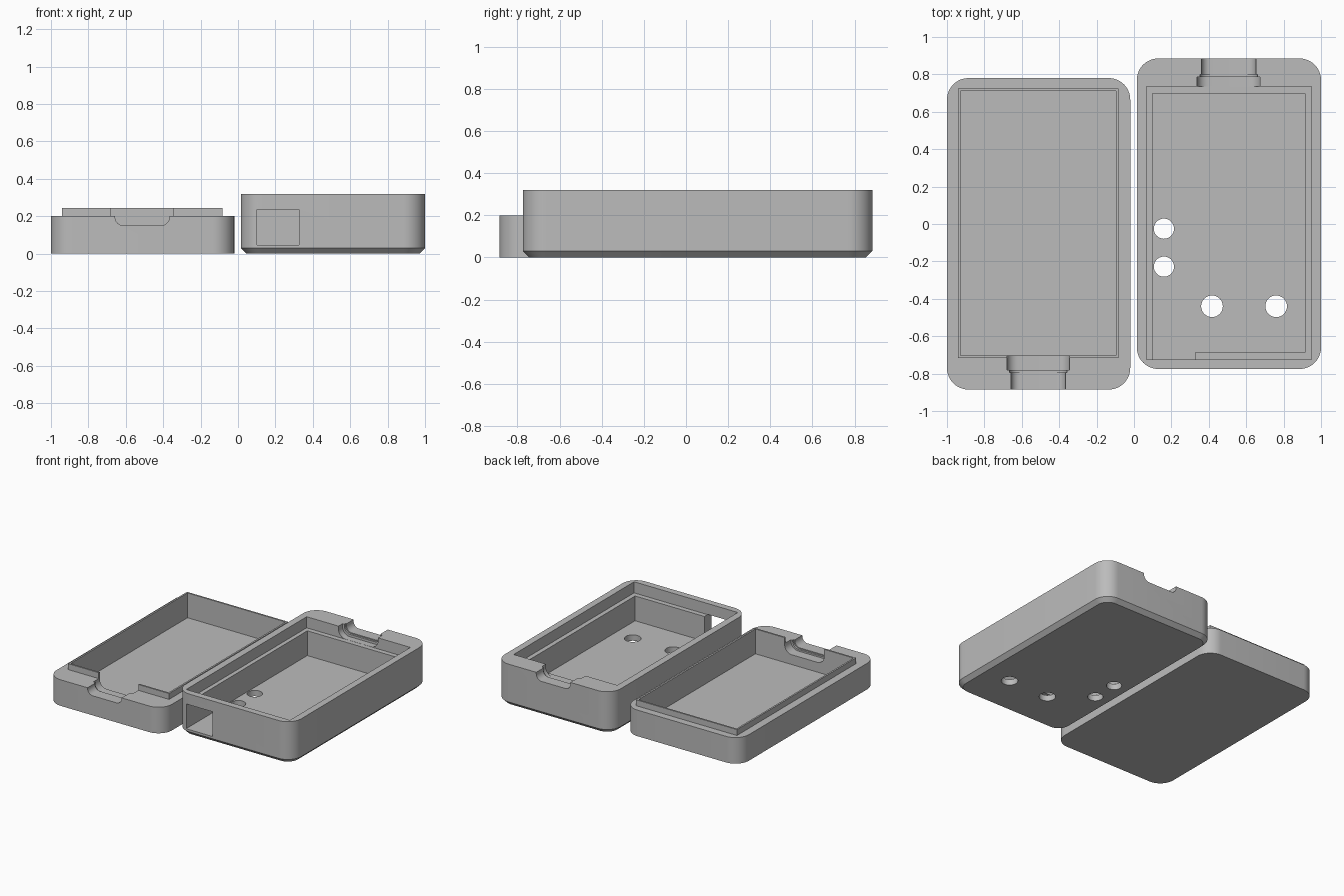
import bpy, bmesh, math

if "Cube" in bpy.data.objects:
    bpy.data.objects.remove(bpy.data.objects["Cube"])

grey = bpy.data.materials.new("plain grey")
grey.diffuse_color = (0.50, 0.50, 0.50, 1)
grey.use_nodes = True
grey.node_tree.nodes["Principled BSDF"].inputs["Base Color"].default_value = grey.diffuse_color


def make_object(name, rings):
    """Skin a list of matching point rings into a closed solid."""
    bm = bmesh.new()
    loops = [[bm.verts.new(p) for p in ring] for ring in rings]
    n = len(loops[0])
    for a, b in zip(loops, loops[1:]):
        for i in range(n):
            j = (i + 1) % n
            bm.faces.new((a[i], a[j], b[j], b[i]))
    bm.faces.new(loops[0][::-1])
    bm.faces.new(loops[-1])
    bmesh.ops.recalc_face_normals(bm, faces=bm.faces)
    mesh = bpy.data.meshes.new(name)
    bm.to_mesh(mesh)
    bm.free()
    mesh.materials.append(grey)
    ob = bpy.data.objects.new(name, mesh)
    bpy.context.collection.objects.link(ob)
    return ob


def rounded_ring(x0, x1, y0, y1, r, z, inset=0.0, seg=12):
    pts = []
    corners = ((x1 - r, y1 - r), (x0 + r, y1 - r), (x0 + r, y0 + r), (x1 - r, y0 + r))
    for k, (cx, cy) in enumerate(corners):
        for i in range(seg + 1):
            a = math.pi / 2 * (k + i / seg)
            pts.append((cx + (r - inset) * math.cos(a), cy + (r - inset) * math.sin(a), z))
    return pts


def box(name, x0, x1, y0, y1, z0, z1):
    return make_object(name, [[(x0, y0, z), (x1, y0, z), (x1, y1, z), (x0, y1, z)]
                              for z in (z0, z1)])


def slot(name, cx, half, bottom, r, y0, y1, top=0.5, seg=8):
    """Open-topped channel along y with rounded lower corners."""
    prof = [(cx + half, top), (cx - half, top)]
    for sx, start in ((-1, math.pi), (1, 1.5 * math.pi)):
        for i in range(seg + 1):
            a = start + math.pi / 2 * i / seg
            prof.append((cx + sx * (half - r) + r * math.cos(a),
                         bottom + r + r * math.sin(a)))
    return make_object(name, [[(x, y, z) for x, z in prof] for y in (y0, y1)])


def hole(name, x, y, r, seg=32):
    return make_object(name, [[(x + r * math.cos(2 * math.pi * i / seg),
                                y + r * math.sin(2 * math.pi * i / seg), z)
                               for i in range(seg)] for z in (-0.1, 0.15)])


def combine(target, other, operation):
    mod = target.modifiers.new(operation.lower(), 'BOOLEAN')
    mod.object, mod.operation, mod.solver = other, operation, 'EXACT'
    bpy.context.view_layer.objects.active = target
    bpy.ops.object.modifier_apply(modifier=mod.name)
    bpy.data.objects.remove(other, do_unlink=True)


def cable_exit(target, cx, depths, y_out, y_mid, y_in):
    """Narrow outer channel, small step, wide inner pocket."""
    narrow, wide = depths
    s = 1 if y_out > y_in else -1
    combine(target, slot("cut", cx, 0.145, narrow, 0.045,
                         *sorted((y_out + s * 0.1, y_mid - s * 0.01))), 'DIFFERENCE')
    combine(target, slot("cut", cx, 0.153, narrow - 0.008, 0.05,
                         *sorted((y_mid + s * 0.014, y_mid - s * 0.012))), 'DIFFERENCE')
    combine(target, slot("cut", cx, 0.168, wide, 0.06,
                         *sorted((y_mid, y_in))), 'DIFFERENCE')


# Lid: shallow tray with a thin raised locating lip
lid_rect = (-1.0, -0.02, -0.885, 0.78, 0.115)
lid = make_object("lid", [rounded_ring(*lid_rect, z) for z in (0, 0.20)])
combine(lid, box("lip", -0.94, -0.083, -0.717, 0.725, 0.12, 0.245), 'UNION')
combine(lid, box("cut", -0.927, -0.096, -0.704, 0.712, 0.055, 0.4), 'DIFFERENCE')
cable_exit(lid, -0.512, (0.15, 0.13), -0.885, -0.78, -0.69)

# Base: deeper tray with chamfered underside and a stepped rim
base_rect = (0.015, 1.0, -0.775, 0.885, 0.115)
base = make_object("base", [rounded_ring(*base_rect, 0, 0.03),
                            rounded_ring(*base_rect, 0.03),
                            rounded_ring(*base_rect, 0.32)])
combine(base, box("cut", 0.068, 0.948, -0.725, 0.735, 0.235, 0.5), 'DIFFERENCE')
combine(base, box("cut", 0.10, 0.913, -0.687, 0.697, 0.045, 0.4), 'DIFFERENCE')
cable_exit(base, 0.506, (0.262, 0.236), 0.885, 0.785, 0.725)

# Connector opening in the front wall
combine(base, box("cut", 0.102, 0.325, -0.9, -0.65, 0.047, 0.237), 'DIFFERENCE')

# Round holes through the floor
for x, y, r in ((0.16, -0.025, 0.054), (0.16, -0.228, 0.054),
                (0.417, -0.44, 0.058), (0.76, -0.44, 0.058)):
    combine(base, hole("cut", x, y, r), 'DIFFERENCE')

# Smooth the rounded corners, keep edges crisp
for ob in (lid, base):
    bpy.ops.object.select_all(action='DESELECT')
    ob.select_set(True)
    bpy.context.view_layer.objects.active = ob
    bpy.ops.object.shade_smooth_by_angle(angle=math.radians(25))
